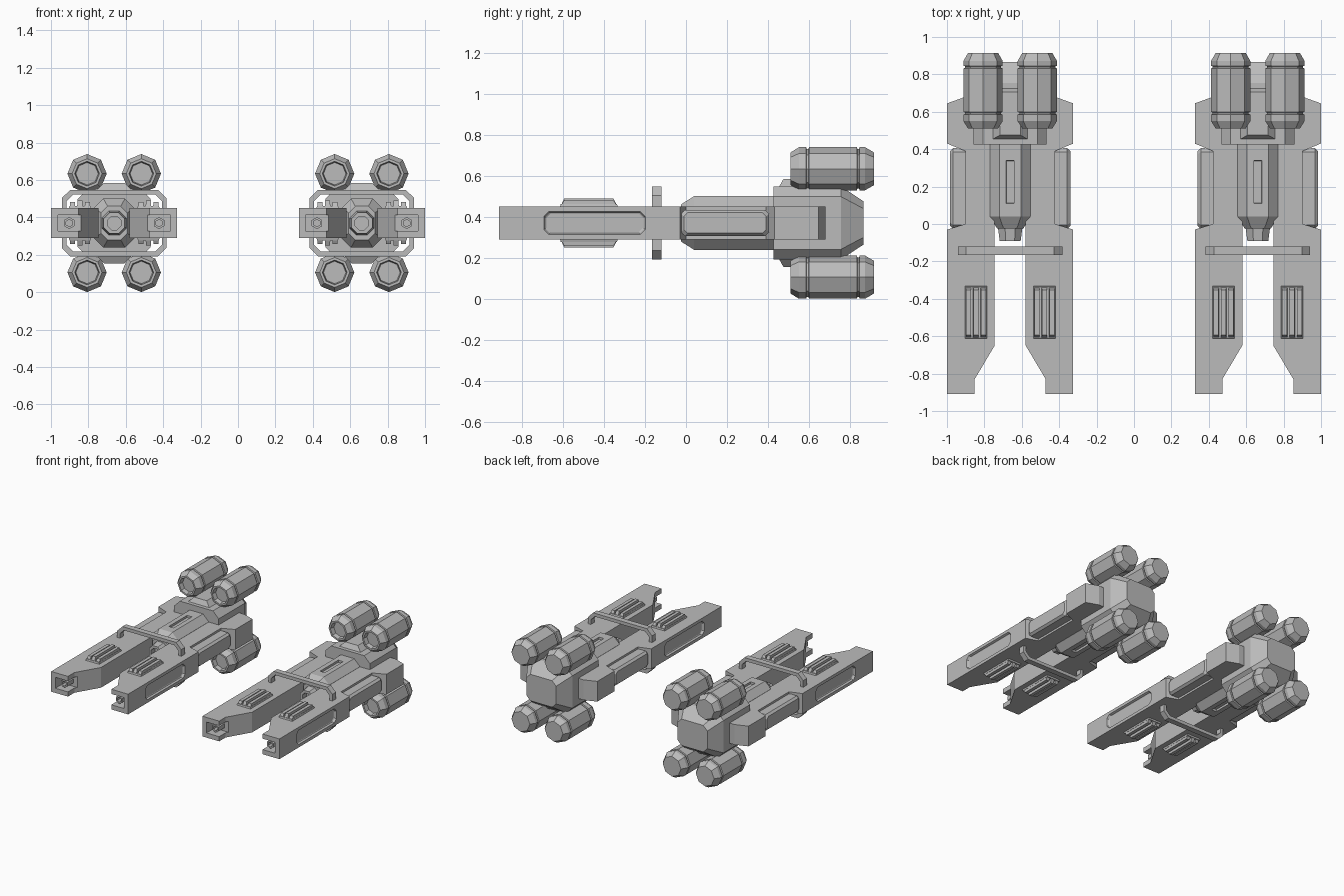
import bpy, bmesh
from math import cos, sin, pi

cube = bpy.data.objects.get("Cube")
if cube:
    bpy.data.objects.remove(cube)

MID_Z = 0.37
SHIP_X = 0.662

hull_grey = bpy.data.materials.new("hull_grey")
hull_grey.use_nodes = True
colour = (0.5, 0.5, 0.5, 1)
hull_grey.diffuse_color = colour
hull_grey.node_tree.nodes["Principled BSDF"].inputs["Base Color"].default_value = colour


def polygon(r, n=8, cx=0, cy=0):
    return [(cx + r * sin(2 * pi * i / n), cy + r * cos(2 * pi * i / n)) for i in range(n)]


def octo(w, h, c, cx=0, cy=0):
    """Rectangle of half sizes w, h with corners cut by c."""
    pts = [(w, h - c), (w - c, h), (c - w, h), (-w, h - c),
           (-w, c - h), (c - w, -h), (w - c, -h), (w, c - h)]
    return [(cx + a, cy + b) for a, b in pts]


def rect(w, h, cx=0, cy=0):
    return [(cx + a * w, cy + b * h) for a, b in ((1, 1), (-1, 1), (-1, -1), (1, -1))]


def loft(name, axis, sections, loop=False):
    """Bridge outlines placed at depths along an axis, in ship space."""
    place = {"x": lambda d, p, q: (d, p, q),
             "y": lambda d, p, q: (p, d, q),
             "z": lambda d, p, q: (p, q, d)}[axis]
    bm = bmesh.new()
    rings = [[bm.verts.new(place(d, *p)) for p in pts] for d, pts in sections]
    pairs = list(zip(rings, rings[1:]))
    if loop:
        pairs.append((rings[-1], rings[0]))
    else:
        bm.faces.new(rings[0])
        bm.faces.new(rings[-1])
    for a, b in pairs:
        for i in range(len(a)):
            j = (i + 1) % len(a)
            bm.faces.new((a[i], a[j], b[j], b[i]))
    bmesh.ops.recalc_face_normals(bm, faces=bm.faces)
    mesh = bpy.data.meshes.new(name)
    bm.to_mesh(mesh)
    bm.free()
    mesh.materials.append(hull_grey)
    obj = bpy.data.objects.new(name, mesh)
    obj.location = (SHIP_X, 0, MID_Z)
    bpy.context.collection.objects.link(obj)
    return obj


def finish(obj, cutters=(), mirror=""):
    """Cut recesses, mirror inside the ship, bake, then copy to the second ship."""
    for c in cutters:
        mod = obj.modifiers.new("cut", "BOOLEAN")
        mod.operation = "DIFFERENCE"
        mod.solver = "EXACT"
        mod.object = c
    if mirror:
        mod = obj.modifiers.new("mirror", "MIRROR")
        mod.use_axis = ("x" in mirror, False, "z" in mirror)
        mod.use_mirror_merge = False
    bpy.context.view_layer.update()
    graph = bpy.context.evaluated_depsgraph_get()
    mesh = bpy.data.meshes.new_from_object(obj.evaluated_get(graph))
    obj.modifiers.clear()
    obj.data = mesh
    for c in cutters:
        bpy.data.objects.remove(c)
    name = obj.name
    obj.name = "left_" + name
    twin = obj.copy()
    twin.name = "right_" + name
    twin.location.x = -SHIP_X
    bpy.context.collection.objects.link(twin)


# Side rails with a waist for the pod, a side panel recess and an open tip
outline = [(0.19, -0.91), (0.337, -0.91), (0.337, -0.03), (0.24, 0.0), (0.24, 0.39),
           (0.337, 0.43), (0.337, 0.645), (0.24, 0.68), (0.083, 0.68),
           (0.083, -0.65), (0.19, -0.83)]
rail = loft("side_rail", "z", [(-0.08, outline), (0.08, outline)])
panel_cut = loft("panel_cutter", "x", [(0.32, octo(0.235, 0.045, 0.02, -0.445)),
                                       (0.323, octo(0.24, 0.05, 0.022, -0.445)),
                                       (0.35, octo(0.255, 0.062, 0.028, -0.445))])
tip_cut = loft("tip_cutter", "y", [(-1, rect(0.1, 0.043, 0.2)), (-0.81, rect(0.1, 0.043, 0.2))])
finish(rail, (panel_cut, tip_cut), "x")

# Gun barrels inside the rail tips
gun = [(-0.80, 0.032), (-0.885, 0.032), (-0.885, 0.019), (-0.84, 0.019)]
finish(loft("tip_gun", "y", [(y, polygon(r, 6, 0.24)) for y, r in gun]), mirror="x")

# Side pods in the rail waist
finish(loft("side_pod", "x", [(0.2, octo(0.215, 0.064, 0.02, 0.19)),
                              (0.305, octo(0.215, 0.064, 0.02, 0.19)),
                              (0.322, octo(0.2, 0.05, 0.018, 0.19))]), mirror="x")

# Slatted vents above and below the rails
for name, offset, top in (("vent_centre", 0, 0.12), ("vent_inner", -0.04, 0.112), ("vent_outer", 0.04, 0.112)):
    slat = loft(name, "z", [(0.07, rect(0.016, 0.143, 0.183 + offset, -0.473)),
                            (top, rect(0.013, 0.12, 0.183 + offset, -0.473))])
    finish(slat, mirror="xz")
finish(loft("vent_base", "z", [(0.07, rect(0.062, 0.143, 0.183, -0.473)),
                               (0.092, rect(0.056, 0.137, 0.183, -0.473))]), mirror="xz")

# Hoop around the rails
hoop = [(-0.165, octo(0.28, 0.178, 0.045)), (-0.12, octo(0.28, 0.178, 0.045)),
        (-0.12, octo(0.256, 0.152, 0.036)), (-0.165, octo(0.256, 0.152, 0.036))]
finish(loft("rail_hoop", "y", hoop, loop=True))

# Central body with slots above and below
body = loft("central_body", "y", [(-0.025, octo(0.07, 0.09, 0.035)),
                                  (0.04, octo(0.108, 0.131, 0.05)),
                                  (0.39, octo(0.108, 0.131, 0.05)),
                                  (0.44, octo(0.108, 0.131, 0.05))])
slots = [loft("slot_cutter", "z", [(s * 0.115, rect(0.02, 0.113, 0, 0.225)),
                                   (s * 0.2, rect(0.026, 0.12, 0, 0.225))]) for s in (1, -1)]
finish(body, slots)

# Nose cannon
nose = [(0, 0.07), (-0.03, 0.064), (-0.09, 0.056), (-0.09, 0.036), (-0.04, 0.036)]
finish(loft("nose_cannon", "y", [(y, octo(r, r, r * 0.58)) for y, r in nose]))

# Engine block with tapered tail
finish(loft("engine_block", "y", [(0.425, octo(0.195, 0.178, 0.05)),
                                  (0.755, octo(0.195, 0.178, 0.05)),
                                  (0.865, octo(0.13, 0.105, 0.035))]))

# Ridges carrying the engines
finish(loft("engine_mount", "z", [(0.17, rect(0.1, 0.14, 0, 0.59)),
                                  (0.215, rect(0.055, 0.115, 0, 0.59))]), mirror="z")

# Four engines, each with an open front and two grooves
engine = [(0.545, 0.06), (0.51, 0.066), (0.51, 0.08), (0.55, 0.105), (0.585, 0.105),
          (0.588, 0.096), (0.596, 0.096), (0.599, 0.105), (0.832, 0.105), (0.835, 0.096),
          (0.843, 0.096), (0.846, 0.105), (0.872, 0.105), (0.915, 0.08)]
finish(loft("engine", "y", [(y, polygon(r, 8, 0.145, 0.264)) for y, r in engine]), mirror="xz")
